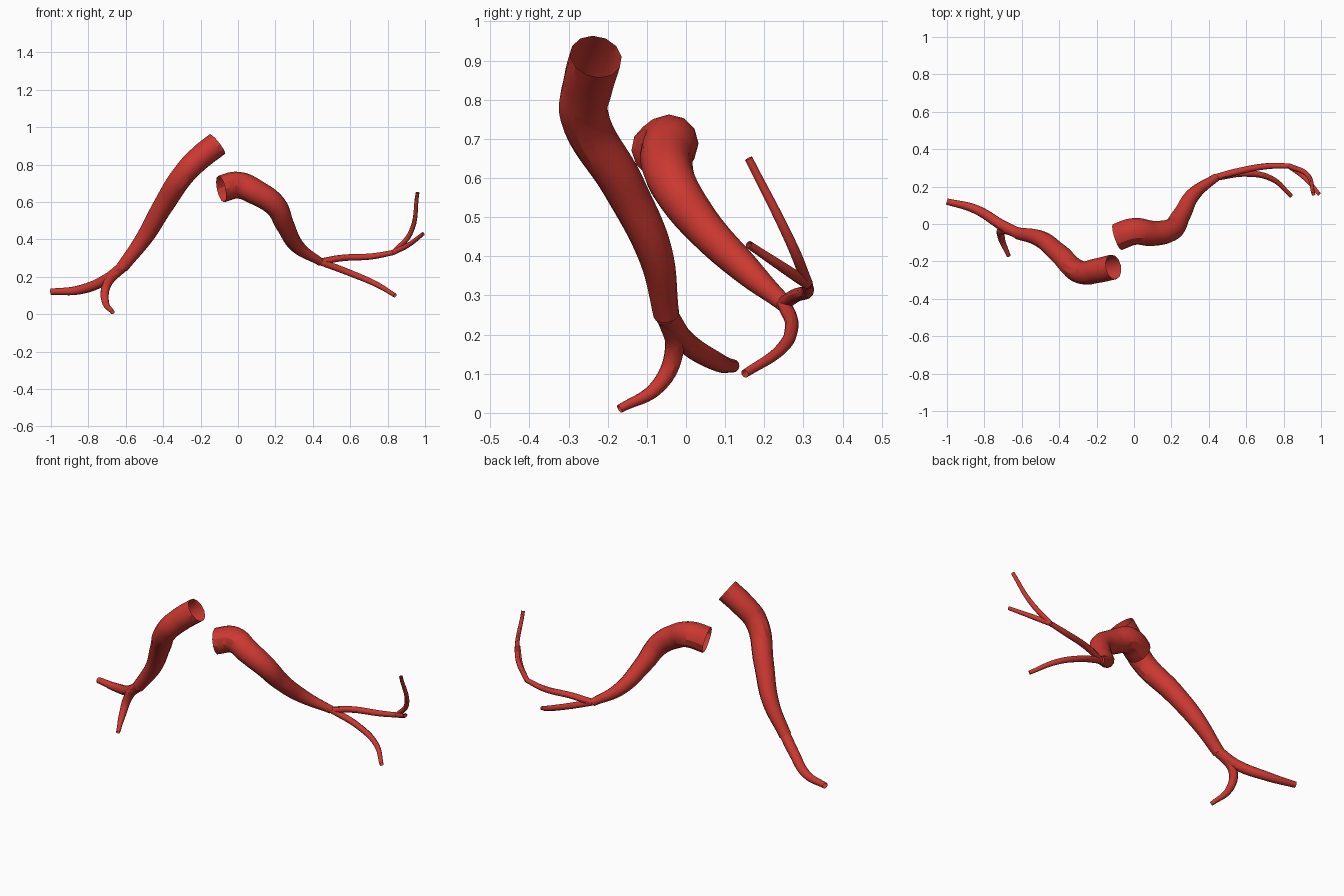
import bpy
from mathutils import Vector

cube = bpy.data.objects.get("Cube")
if cube:
    bpy.data.objects.remove(cube, do_unlink=True)

# Single vessel colour
RED = (0.6, 0.04, 0.03, 1)
red = bpy.data.materials.new("vessel red")
red.use_nodes = True
red.diffuse_color = RED
red.node_tree.nodes["Principled BSDF"].inputs["Base Color"].default_value = RED


def vessel(name, start_radius, end_radius, *path):
    """Open twelve-sided tube that narrows ever faster towards its end."""
    curve = bpy.data.curves.new(name, "CURVE")
    curve.dimensions = "3D"
    curve.bevel_depth = 1
    curve.bevel_resolution = 4
    curve.resolution_u = 8
    curve.materials.append(red)

    spline = curve.splines.new("BEZIER")
    spline.radius_interpolation = "CARDINAL"
    last = len(path) - 1
    spline.bezier_points.add(last)
    for index, (knot, position) in enumerate(zip(spline.bezier_points, path)):
        along = index / last
        knot.co = Vector(position)
        knot.radius = start_radius + (end_radius - start_radius) * along ** 2
        knot.handle_left_type = knot.handle_right_type = "AUTO"

    tube = bpy.data.objects.new(name, curve)
    bpy.context.collection.objects.link(tube)
    bpy.ops.object.select_all(action="DESELECT")
    tube.select_set(True)
    bpy.context.view_layer.objects.active = tube
    bpy.ops.object.convert(target="MESH")
    bpy.ops.object.shade_smooth_by_angle()


# Shared points where the vessels divide
right_fork = (-.62, -.05, .25)
left_fork = (.44, .25, .28)
twig_fork = (.83, .31, .33)

# Right side: trunk and its two branches
vessel("right_trunk", .067, .033,
       (-.11, -.23, .91), (-.2, -.25, .84), (-.28, -.26, .76),
       (-.4, -.16, .58), (-.5, -.08, .41), right_fork)
vessel("right_outer_branch", .03, .017,
       right_fork, (-.7, -.01, .19), (-.85, .08, .13), (-1, .12, .12))
vessel("right_lower_branch", .026, .011,
       right_fork, (-.7, -.03, .16), (-.71, -.07, .07), (-.67, -.17, .01))

# Left side: trunk and its two branches
vessel("left_trunk", .073, .022,
       (-.09, -.07, .67), (0, -.04, .69), (.1, -.05, .65), (.2, -.03, .58),
       (.25, .04, .48), (.32, .16, .36), left_fork)
vessel("left_lower_branch", .018, .011,
       left_fork, (.6, .27, .22), (.74, .24, .16), (.84, .15, .1))
vessel("left_upper_branch", .018, .014,
       left_fork, (.55, .28, .3), (.72, .31, .31), twig_fork)

# Left side: two twigs at the end of the upper branch
vessel("left_rising_twig", .014, .01,
       twig_fork, (.92, .27, .43), (.96, .16, .65))
vessel("left_end_twig", .014, .01,
       twig_fork, (.91, .25, .37), (.99, .16, .43))
